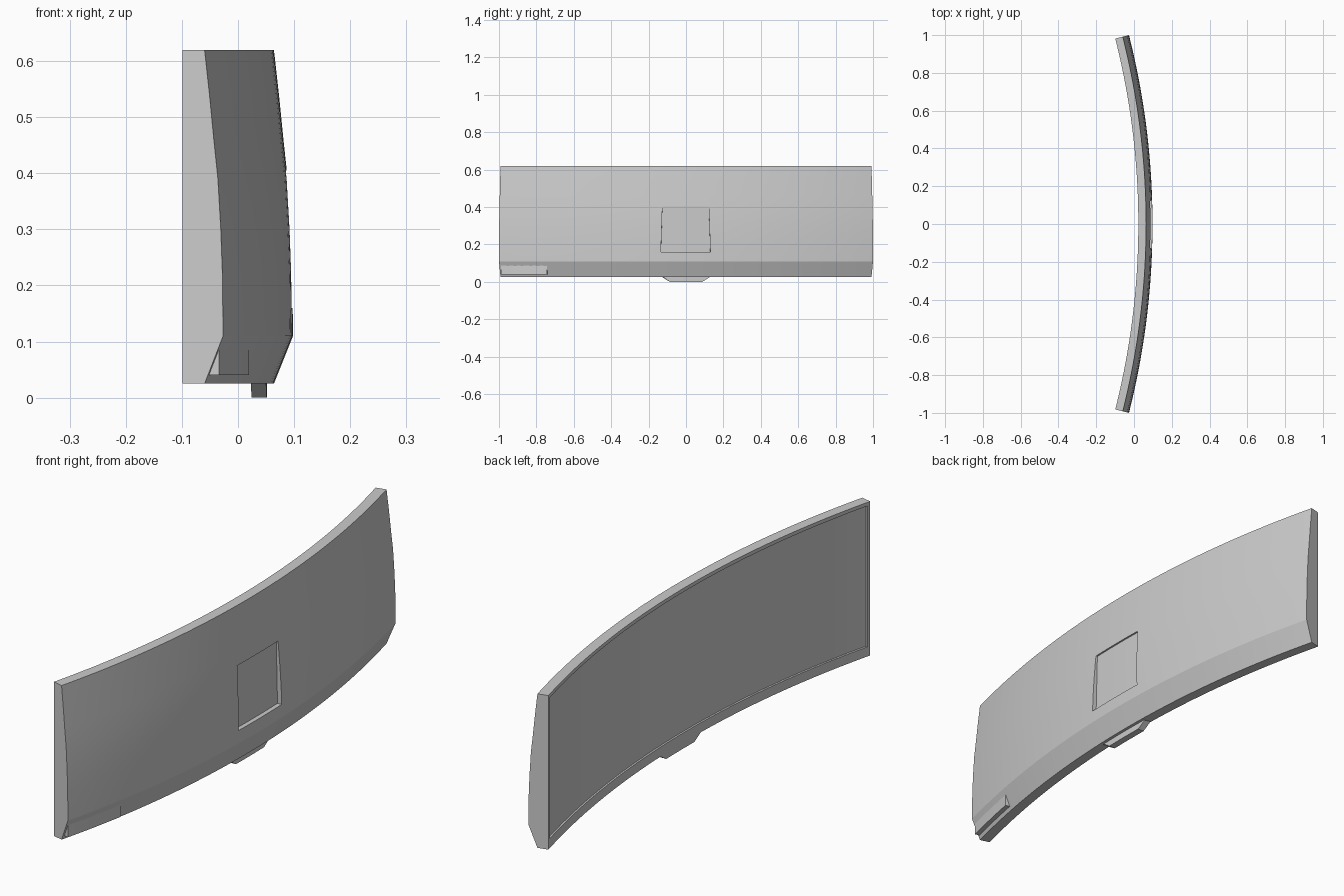
import bpy, bmesh, math

if "Cube" in bpy.data.objects:
    bpy.data.objects.remove(bpy.data.objects["Cube"])

R = 4.0                      # radius of the screen curve
CX = 0.023 - R               # centre of the curve on x
HALF = math.asin(1.0 / (R + 0.075))


def sweep(name, profile, y0, y1, n=48):
    """Sweep (depth, z, spread) points along the arc; spread scales the width."""
    a0, a1 = y0 * HALF, y1 * HALF
    mid, half = (a0 + a1) / 2, (a1 - a0) / 2
    bm = bmesh.new()
    rings = []
    for i in range(n + 1):
        ring = []
        for d, z, s in profile:
            a = mid + half * s * (2 * i / n - 1)
            ring.append(bm.verts.new((CX + (R + d) * math.cos(a),
                                      (R + d) * math.sin(a), z)))
        rings.append(ring)
    k = len(profile)
    for r, q in zip(rings, rings[1:]):
        for j in range(k):
            bm.faces.new((r[j], r[(j + 1) % k], q[(j + 1) % k], q[j]))
    bm.faces.new(rings[0])
    bm.faces.new(rings[-1])
    bmesh.ops.recalc_face_normals(bm, faces=bm.faces[:])
    me = bpy.data.meshes.new(name)
    bm.to_mesh(me)
    bm.free()
    ob = bpy.data.objects.new(name, me)
    bpy.context.collection.objects.link(ob)
    return ob


def rect(d0, d1, z0, z1):
    return [(d0, z0, 1), (d1, z0, 1), (d1, z1, 1), (d0, z1, 1)]


def cut(target, cutter):
    m = target.modifiers.new("cut", 'BOOLEAN')
    m.operation, m.solver, m.object = 'DIFFERENCE', 'EXACT', cutter
    bpy.context.view_layer.objects.active = target
    bpy.ops.object.modifier_apply(modifier=m.name)
    bpy.data.objects.remove(cutter)


# Curved housing with bulging back and lower chamfer
back = [(0.041, 0.62), (0.050, 0.54), (0.058, 0.46), (0.0655, 0.39),
        (0.0708, 0.30), (0.0738, 0.22), (0.075, 0.11), (0.041, 0.025)]
housing = sweep("housing", [(0, 0.025, 1), (0, 0.62, 1)] + [(d, z, 1) for d, z in back],
                -1, 1)

# Shallow screen opening leaving a thin bezel
cut(housing, sweep("screen_cutter", rect(-0.03, 0.010, 0.062, 0.606), -0.987, 0.987))

# Mounting pocket in the back, slightly wider at the bottom
pocket = [(0.057, 0.16, 1), (0.12, 0.16, 1), (0.12, 0.405, 0.94), (0.057, 0.405, 0.94)]
cut(housing, sweep("pocket_cutter", pocket, -0.133, 0.129, 7))

# Display panel
panel = sweep("screen_panel", rect(0.006, 0.012, 0.063, 0.605), -0.986, 0.986)

# Wedge-shaped control strip on the lower chamfer
sweep("control_strip", [(0.040, 0.040, 1), (0.0655, 0.040, 1), (0.0655, 0.088, 1),
                        (0.055, 0.088, 1)], -0.992, -0.742, 8)

# Tapered tab under the middle of the bezel
sweep("bottom_tab", [(0.002, 0.03, 1), (0.029, 0.03, 1), (0.029, 0.025, 1),
                     (0.029, 0.0, 0.68), (0.002, 0.0, 0.68), (0.002, 0.025, 1)],
      -0.127, 0.127, 8)

# Smooth curves, sharp corners
for ob in bpy.context.collection.objects:
    bpy.ops.object.select_all(action='DESELECT')
    ob.select_set(True)
    bpy.context.view_layer.objects.active = ob
    bpy.ops.object.shade_smooth_by_angle(angle=math.radians(15))
